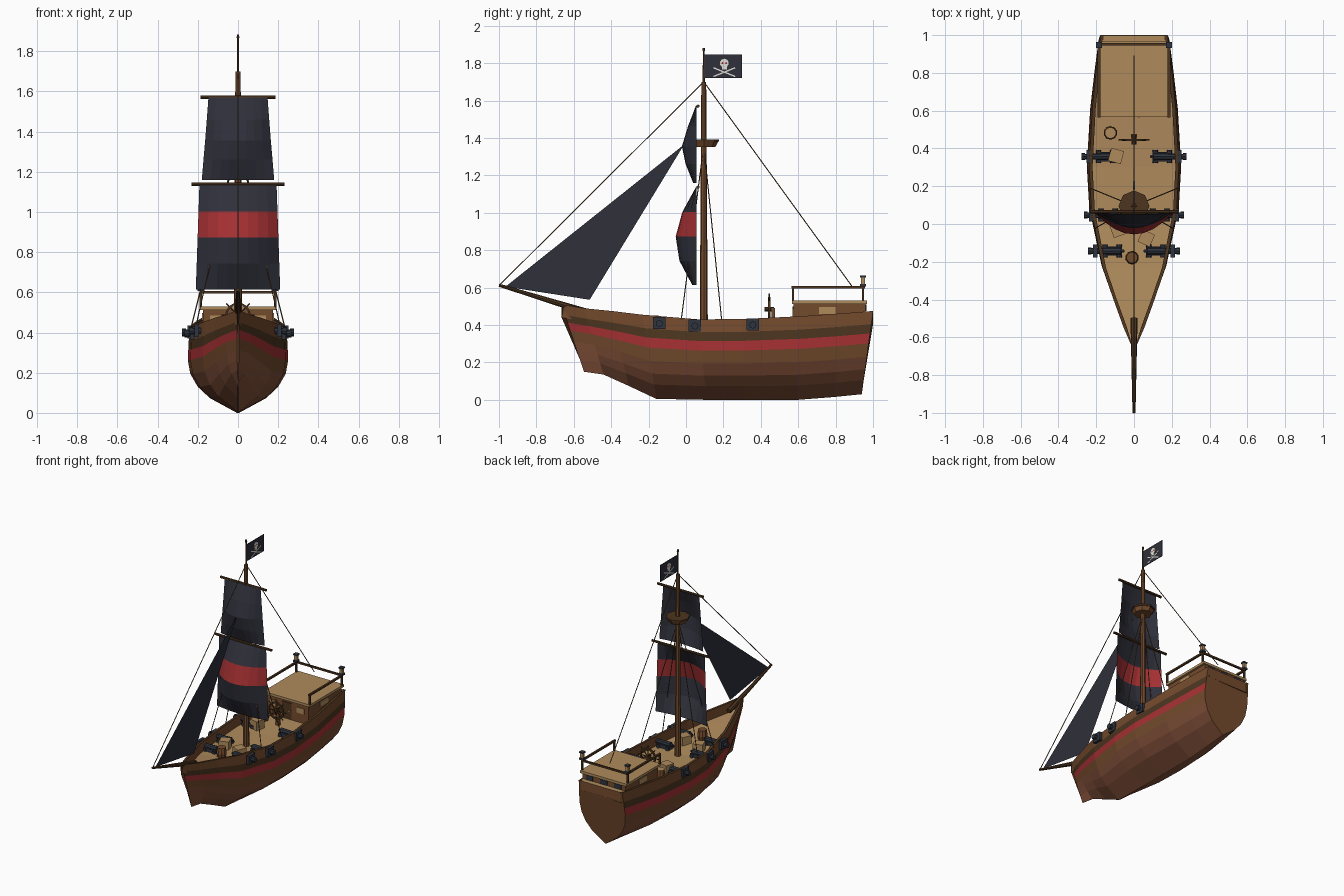
import bpy, bmesh, math
from mathutils import Vector, Matrix

if "Cube" in bpy.data.objects:
    bpy.data.objects.remove(bpy.data.objects["Cube"])

def colour(name, rgb):
    m = bpy.data.materials.new(name)
    m.diffuse_color = (*rgb, 1)
    m.use_nodes = True
    m.node_tree.nodes["Principled BSDF"].inputs["Base Color"].default_value = m.diffuse_color
    return m

TAN = colour("deck_tan", (.43, .26, .108))
BROWN = colour("mid_brown", (.175, .07, .026))
DARK = colour("dark_brown", (.075, .036, .014))
RED = colour("stripe_red", (.38, .03, .033))
LOWER = colour("lower_hull_brown", (.215, .078, .04))
SAIL = colour("sail_black", (.028, .029, .042))
IRON = colour("iron", (.028, .034, .048))
ROPE = colour("rope", (.13, .075, .03))
WHITE = colour("bone_white", (.75, .73, .68))


def finish(name, bm, *mats):
    bmesh.ops.recalc_face_normals(bm, faces=bm.faces)
    me = bpy.data.meshes.new(name)
    bm.to_mesh(me)
    bm.free()
    for m in mats:
        me.materials.append(m)
    ob = bpy.data.objects.new(name, me)
    bpy.context.collection.objects.link(ob)
    return ob


def box(name, c, size, mat, rot=0, axis='Z'):
    bm = bmesh.new()
    bmesh.ops.create_cube(bm, size=1, matrix=Matrix.Translation(c)
                          @ Matrix.Rotation(math.radians(rot), 4, axis) @ Matrix.Diagonal((*size, 1)))
    return finish(name, bm, mat)


def tube(name, p, q, r1, r2, mat, n=8):
    p, q = Vector(p), Vector(q)
    d = q - p
    bm = bmesh.new()
    bmesh.ops.create_cone(bm, cap_ends=True, segments=n, radius1=r1, radius2=r2, depth=d.length,
                          matrix=Matrix.Translation((p + q) / 2) @ d.to_track_quat('Z', 'Y').to_matrix().to_4x4())
    return finish(name, bm, mat)


# Hull: stations (position, keel z, rail z, half beam) lofted over a banded section
STATIONS = [(0, .15, .51, .005), (.07, .135, .49, .058), (.16, .075, .475, .115), (.26, .005, .455, .175),
            (.44, 0, .43, .237), (.58, 0, .432, .25), (.77, 0, .447, .232), (.9, .015, .462, .208),
            (1, .03, .475, .187)]
SECTION = [(0, .02), (.17, .56), (.3, .8), (.45, .95), (.61, 1), (.73, .99), (.84, .98), (1, .95)]
BANDS = [4, 4, 4, 0, 2, 1, 0, 1, 0]


def build_hull():
    bm = bmesh.new()
    rings = []
    for s, keel, rail, beam in STATIONS:
        half = []
        for f, w in SECTION:
            y = (-.545 - .12 * f) * (1 - s) + (.94 + .06 * f) * s
            half.append((beam * w, y, keel + (rail - keel) * f))
        x, y, z = half[-1]
        xi = max(x - .018, .002)
        half += [(xi, y, z), (xi, y, z - .07)]
        loop = half + [(-x, y, z) for x, y, z in reversed(half)]
        rings.append([bm.verts.new(v) for v in loop])
    n = len(rings[0])
    h = n // 2
    for a, b in zip(rings, rings[1:]):
        for i in range(n):
            f = bm.faces.new((a[i], a[(i + 1) % n], b[(i + 1) % n], b[i]))
            if i == h - 1:
                f.material_index = 3                      # deck
            elif i == n - 1:
                f.material_index = 4                      # keel strip
            else:
                f.material_index = BANDS[i if i < h else n - 2 - i]
    bm.faces.new(rings[0])
    bm.faces.new(rings[-1])
    finish("hull", bm, BROWN, DARK, RED, TAN, LOWER)


build_hull()

# Stern ledge and cabin
ledge = box("stern_ledge", (0, .972, .435), (.335, .052, .076), BROWN)
ledge.data.materials.append(TAN)
for p in ledge.data.polygons:
    p.material_index = int(p.normal.z > .5)
box("cabin_walls", (0, .767, .445), (.35, .385, .14), BROWN)
box("cabin_roof", (0, .767, .521), (.38, .4, .018), TAN)
box("cabin_door", (0, .573, .44), (.075, .008, .12), DARK)
box("door_knob", (.025, .567, .44), (.01, .008, .01), TAN)
for x in (-.115, 0, .115):
    box("stern_window", (x, .961, .492), (.055, .008, .034), IRON)
for sx in (-1, 1):
    box("cabin_side_window", (sx * .176, .755, .478), (.008, .09, .036), TAN)
    box("cabin_front_window", (sx * .11, .573, .465), (.06, .008, .04), TAN)

# Railing and lanterns
for sx in (-1, 1):
    x = sx * .185
    for y in (.572, .947):
        box("rail_post", (x, y, .565), (.012, .012, .075), DARK)
    box("side_rail", (x, .76, .601), (.014, .39, .013), DARK)
    box("lantern_base", (x, .947, .613), (.032, .032, .014), IRON)
    box("lantern_glass", (x, .947, .637), (.022, .022, .036), TAN)
    box("lantern_cap", (x, .947, .66), (.032, .032, .01), IRON)
box("rear_rail", (0, .952, .601), (.37, .012, .013), DARK)

# Mast, flag pole, yards, bowsprit
MY = .095
tube("mast", (0, MY, .35), (0, MY, 1.70), .022, .013, BROWN)
tube("flag_pole", (0, MY, 1.69), (0, MY, 1.87), .006, .005, DARK, 6)
tube("pole_tip", (0, MY, 1.865), (0, MY, 1.882), .008, .006, DARK, 6)
tube("lower_yard", (-.232, .064, 1.137), (.232, .064, 1.137), .009, .009, DARK)
tube("upper_yard", (-.187, .064, 1.57), (.187, .064, 1.57), .009, .009, DARK)
tube("bowsprit", (0, -.5, .46), (0, -1, .613), .019, .008, DARK)

# Crow's nest
tube("nest_tub", (0, MY, 1.352), (0, MY, 1.382), .062, .078, BROWN)
tube("nest_rim", (0, MY, 1.38), (0, MY, 1.392), .082, .082, DARK)


def square_sail(name, levels, wt, wb, cols=8):
    # levels: (height, centre y); the side edges stay in one plane and the middle bellies forward
    bm = bmesh.new()
    rows = []
    for k, (z, yc) in enumerate(levels):
        w = wt + (wb - wt) * k / (len(levels) - 1)
        rows.append([bm.verts.new((u * w, .055 + (yc - .055) * (1 - u * u), z))
                     for u in (2 * i / cols - 1 for i in range(cols + 1))])
    for k, (a, b) in enumerate(zip(rows, rows[1:])):
        for i in range(cols):
            f = bm.faces.new((a[i], a[i + 1], b[i + 1], b[i]))
            f.material_index = int(name == "main_sail" and k == 1)
    finish(name, bm, SAIL, RED)


square_sail("main_sail", [(1.135, .052), (1.003, -.02), (.873, -.055), (.743, -.035), (.615, .033)], .192, .21)
square_sail("top_sail", [(1.57, .052), (1.46, .01), (1.355, -.022), (1.26, -.002), (1.16, .038)], .147, .18)

# Jib
bm = bmesh.new()
bm.faces.new([bm.verts.new(v) for v in ((0, -.965, .605), (0, -.515, .535), (0, -.01, 1.365))])
finish("jib_sail", bm, SAIL)

# Rigging
tube("forestay", (0, -.995, .615), (0, MY, 1.70), .003, .003, ROPE, 5)
tube("backstay", (0, .89, .603), (0, MY, 1.70), .003, .003, ROPE, 5)
for sx in (-1, 1):
    for y, x in ((-.025, .21), (.19, .232)):
        tube("shroud", (sx * x, y, .43), (0, MY, 1.36), .003, .003, ROPE, 5)

# Flag with painted skull and crossed bones
FY, FZ = .205, 1.80
box("flag", (0, .2, 1.783), (.004, .2, .124), SAIL)
tube("skull", (-.004, FY, FZ), (.004, FY, FZ), .024, .024, WHITE, 10)
box("skull_jaw", (0, FY, FZ - .024), (.008, .026, .02), WHITE)
for s in (-1, 1):
    y = FY + s * .01
    tube("skull_eye", (-.0048, y, FZ), (.0048, y, FZ), .006, .006, RED, 6)
    box("crossed_bone", (0, FY, 1.752), (.007, .125, .007), WHITE, s * 22, 'X')

# Cannons: (y, muzzle x, height)
for y, x, z in ((.357, .278, .40), (.047, .265, .395), (-.143, .243, .408)):
    for s in (-1, 1):
        tube("cannon_barrel", (s * (x - .175), y, z), (s * x, y, z), .02, .014, IRON)
        tube("cannon_muzzle", (s * (x - .018), y, z), (s * x, y, z), .019, .019, IRON)
        tube("cannon_knob", (s * (x - .192), y, z), (s * (x - .17), y, z), .007, .012, IRON, 6)
        box("gun_port", (s * (x - .038), y, z + .002), (.022, .068, .064), IRON)
        box("carriage", (s * (x - .13), y, z - .018), (.1, .05, .026), IRON)
        for dx in (.09, .165):
            tube("carriage_axle", (s * (x - dx), y - .034, z - .022), (s * (x - dx), y + .034, z - .022),
                 .014, .014, IRON)

# Steering wheel
WY, WZ = .445, .485
bm = bmesh.new()
ring = [[bm.verts.new((r * math.cos(a), WY + d, WZ + r * math.sin(a)))
         for r, d in ((.053, -.006), (.064, -.006), (.064, .006), (.053, .006))]
        for a in (math.tau * i / 16 for i in range(16))]
for i in range(16):
    a, b = ring[i], ring[(i + 1) % 16]
    for j in range(4):
        bm.faces.new((a[j], a[(j + 1) % 4], b[(j + 1) % 4], b[j]))
finish("wheel_rim", bm, DARK)
for i in range(4):
    d = Vector((math.cos(i * math.pi / 4), 0, math.sin(i * math.pi / 4))) * .083
    c = Vector((0, WY, WZ))
    tube("wheel_spoke", c - d, c + d, .004, .004, DARK, 5)
tube("wheel_hub", (0, WY - .025, WZ), (0, WY + .025, WZ), .012, .012, DARK)
box("wheel_stand", (0, WY + .022, .425), (.03, .018, .13), BROWN)

# Barrels and crates on deck
for x, y, z, top in ((-.125, .482, .37, TAN), (-.01, -.178, .38, BROWN)):
    tube("barrel_lower", (x, y, z - .01), (x, y, z + .03), .028, .036, BROWN, 10)
    tube("barrel_upper", (x, y, z + .03), (x, y, z + .068), .036, .03, BROWN, 10)
    tube("barrel_lid", (x, y, z + .066), (x, y, z + .071), .03, .03, top, 10)
for x, y, rot in ((-.095, .36, -15), (.065, -.075, -25), (-.085, -.03, 20)):
    box("crate", (x, y, .395), (.07, .07, .07), TAN, rot)
